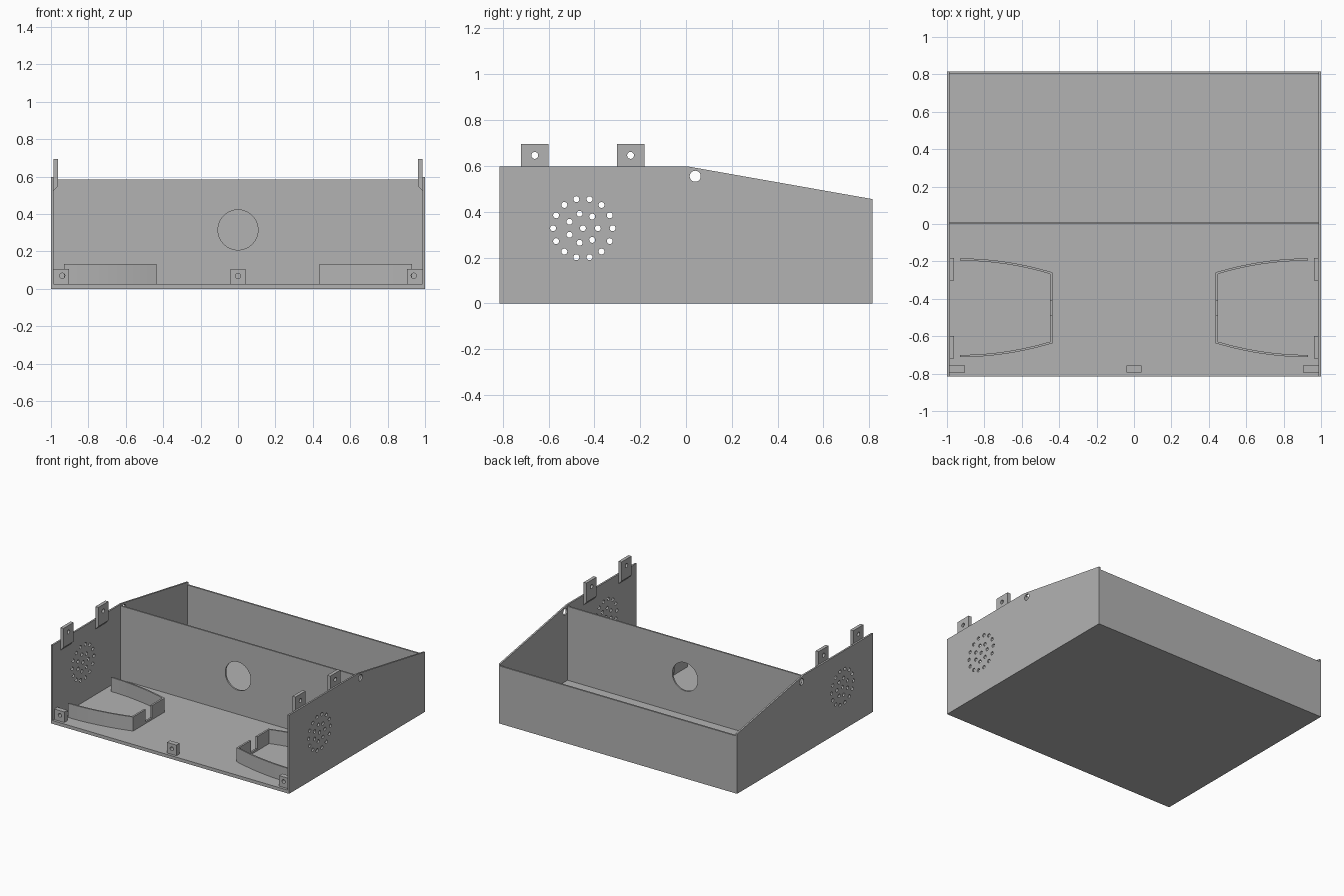
import bpy, bmesh, math
from mathutils import Matrix

cube = bpy.data.objects.get("Cube")
if cube:
    bpy.data.objects.remove(cube, do_unlink=True)

grey = bpy.data.materials.new("plain grey")
grey.use_nodes = True
grey.diffuse_color = (0.45, 0.45, 0.45, 1)
grey.node_tree.nodes["Principled BSDF"].inputs["Base Color"].default_value = (0.45, 0.45, 0.45, 1)

# Columns are the profile's across, up and thickness directions
AXES = {
    "x": Matrix(((0, 0, 1), (1, 0, 0), (0, 1, 0))),
    "y": Matrix(((1, 0, 0), (0, 0, 1), (0, 1, 0))),
    "z": Matrix.Identity(3),
}


def rect(a0, a1, b0, b1):
    return [(a0, b0), (a1, b0), (a1, b1), (a0, b1)]


def circle(a, b, r, n=32):
    return [(a + r * math.cos(math.tau * i / n), b + r * math.sin(math.tau * i / n))
            for i in range(n)]


def plate(name, axis, lo, hi, outline, holes=(), flip=False, adjust=None):
    """Flat profile with holes, thickened from lo to hi along an axis."""
    curve = bpy.data.curves.new(name, "CURVE")
    curve.dimensions = "2D"
    curve.fill_mode = "BOTH"
    curve.extrude = (hi - lo) / 2
    for loop in [outline, *holes]:
        spline = curve.splines.new("POLY")
        spline.points.add(len(loop) - 1)
        for point, (a, b) in zip(spline.points, loop):
            point.co = (a, b, 0, 1)
        spline.use_cyclic_u = True
    source = bpy.data.objects.new(name, curve)
    bpy.context.collection.objects.link(source)
    graph = bpy.context.evaluated_depsgraph_get()
    mesh = bpy.data.meshes.new_from_object(source.evaluated_get(graph))
    bpy.data.objects.remove(source, do_unlink=True)
    bpy.data.curves.remove(curve)

    bm = bmesh.new()
    bm.from_mesh(mesh)
    bmesh.ops.remove_doubles(bm, verts=bm.verts, dist=0.0001)
    for v in bm.verts:
        v.co.z += (lo + hi) / 2
        v.co = AXES[axis] @ v.co
        if adjust:
            adjust(v.co)
        if flip:
            v.co.x = -v.co.x
    bmesh.ops.recalc_face_normals(bm, faces=bm.faces)
    bm.to_mesh(mesh)
    bm.free()
    mesh.shade_smooth()
    mesh.set_sharp_from_angle(angle=math.radians(30))
    mesh.materials.clear()
    mesh.materials.append(grey)
    mesh.name = name
    obj = bpy.data.objects.new(name, mesh)
    bpy.context.collection.objects.link(obj)
    return obj


D = 0.815     # half depth
IN = 0.987    # inner face of the sides
FLOOR = 0.025

# Case panels
plate("floor", "z", 0, FLOOR, rect(-IN, IN, -D, D))
plate("back_wall", "y", 0.802, D, rect(-IN, IN, FLOOR, 0.437))
plate("divider", "y", 0, 0.012, rect(-IN, IN, FLOOR, 0.585), [circle(0, 0.315, 0.107, 64)])
plate("center_front_block", "y", -0.795, -0.757, rect(-0.04, 0.04, FLOOR, 0.105),
      [circle(0, 0.068, 0.014)])

# Speaker grille: centre hole and two rings
grille = [circle(-0.45, 0.328, 0.013, 20)]
for count, radius in ((7, 0.065), (14, 0.13)):
    for i in range(count):
        t = math.tau * i / count
        grille.append(circle(-0.45 + radius * math.cos(t), 0.328 + radius * math.sin(t), 0.013, 20))

side_outline = [(-D, 0), (D, 0), (D, 0.455), (0.012, 0.597), (-D, 0.597)]


def slope_tab_foot(co):
    if co.z < 0.53 and co.x < 0.97:
        co.z += 0.027


def cradle_outline(sign):
    """Half of the speaker cradle: a bowed arm and part of the end wall."""
    def arm(x_start, inset):
        xs = [0.93 + (x_start - 0.93) * i / 12 for i in range(13)]
        return [(x, -0.448 + sign * (0.264 - inset - 0.075 * ((0.93 - x) / 0.495) ** 2))
                for x in xs]
    gap = -0.448 + sign * 0.038
    return arm(0.435, 0) + [(0.435, gap), (0.449, gap)] + arm(0.449, 0.012)[::-1]


for side, flip in (("left", False), ("right", True)):
    plate(side + "_side", "x", IN, 1, side_outline,
          grille + [circle(0.04, 0.555, 0.024)], flip)
    for place, y in (("front", -0.66), ("rear", -0.242)):
        plate(f"{side}_{place}_tab", "x", 0.962, IN, rect(y - 0.06, y + 0.06, 0.523, 0.695),
              [circle(y, 0.646, 0.015)], flip, slope_tab_foot)
    plate(side + "_front_block", "y", -0.795, -0.757, rect(0.903, IN, FLOOR, 0.105),
          [circle(0.94, 0.07, 0.014)], flip)
    # Speaker cradle with a notch in its end wall
    for place, sign in (("front", -1), ("rear", 1)):
        plate(f"{side}_{place}_cradle", "z", FLOOR, 0.132, cradle_outline(sign), (), flip)
    plate(side + "_cradle_notch_sill", "z", FLOOR, 0.04, rect(0.435, 0.449, -0.486, -0.41), (), flip)
